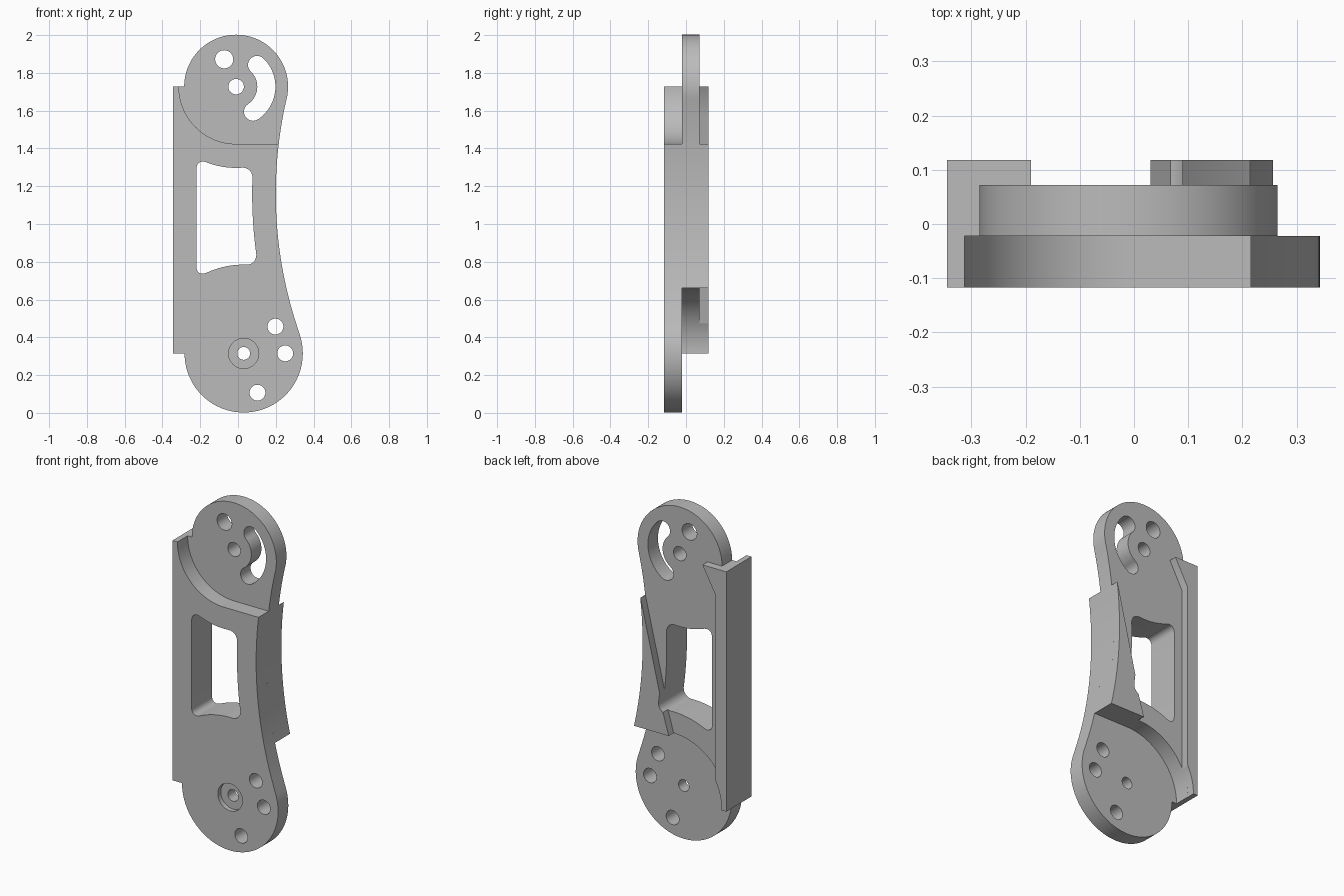
import bpy
import bmesh
from math import cos, sin, radians, degrees, sqrt, acos, pi

if "Cube" in bpy.data.objects:
    bpy.data.objects.remove(bpy.data.objects["Cube"], do_unlink=True)

grey = bpy.data.materials.new("plain_grey")
grey.use_nodes = True
colour = (0.5, 0.5, 0.5, 1)
grey.diffuse_color = colour
grey.node_tree.nodes["Principled BSDF"].inputs["Base Color"].default_value = colour

# Key dimensions in the x-z plane
TOP, LOW, SIDE = (-0.01, 1.727), (0.03, 0.315), (2.44, 1.16)
TOP_R, LOW_R, SIDE_R = 0.275, 0.313, 2.24
TOP_CUT, LOW_CUT = 0.303, 0.345
LEFT = -0.345
TOP_STEP, LOW_STEP = TOP[1] - TOP_CUT, LOW[1] + LOW_CUT
# Layer limits in y, front to back
FRONT, BORE, MIDDLE, BACK, RAIL = -0.117, -0.089, -0.022, 0.072, 0.118


def arc(centre, r, start, end, n=32):
    angles = [radians(start + (end - start) * i / n) for i in range(n + 1)]
    return [(centre[0] + r * cos(a), centre[1] + r * sin(a)) for a in angles]


def hole(x, z, r):
    return arc((x, z), r, 0, 360, 40)[:-1]


def side_x(z, r=SIDE_R):
    return SIDE[0] - sqrt(r * r - (z - SIDE[1]) ** 2)


def side(z0, z1, r=SIDE_R, n=28):
    zs = [z0 + (z1 - z0) * i / n for i in range(n + 1)]
    return [(side_x(z, r), z) for z in zs]


def ring_z(centre, r, x, sign):
    return centre[1] + sign * sqrt(r * r - (x - centre[0]) ** 2)


def fillet(a, corner, b, n=10):
    # rounded corner between two trimmed edge ends
    k = 0.56
    c1 = [a[i] + k * (corner[i] - a[i]) for i in (0, 1)]
    c2 = [b[i] + k * (corner[i] - b[i]) for i in (0, 1)]
    pts = []
    for j in range(1, n):
        t = j / n
        s = 1 - t
        pts.append(tuple(s**3 * a[i] + 3 * s * s * t * c1[i] + 3 * s * t * t * c2[i]
                         + t**3 * b[i] for i in (0, 1)))
    return pts


def make_window():
    trim, left, low_r, top_r, right_r = 0.06, -0.22, 0.47, 0.43, SIDE_R + 0.125
    xs = lambda a, b: [a + (b - a) * i / 12 for i in range(13)]
    corners = [(left, ring_z(LOW, low_r, left, 1)), (0.1, ring_z(LOW, low_r, 0.1, 1)),
               (0.076, ring_z(TOP, top_r, 0.076, -1)), (left, ring_z(TOP, top_r, left, -1))]
    bl, br, tr, tl = corners
    edges = [[(x, ring_z(LOW, low_r, x, 1)) for x in xs(left + trim, br[0] - trim)],
             side(br[1] + trim, tr[1] - trim, right_r),
             [(x, ring_z(TOP, top_r, x, -1)) for x in xs(tr[0] - trim, left + trim)],
             [(left, tl[1] - trim), (left, bl[1] + trim)]]
    loop = []
    for i, edge in enumerate(edges):
        nxt = (i + 1) % 4
        loop += edge + fillet(edge[-1], corners[nxt], edges[nxt][0])
    return loop


def plate(name, y0, y1, loops):
    # extrude a filled outline with holes from y0 to y1
    curve = bpy.data.curves.new(name, "CURVE")
    curve.dimensions = "2D"
    curve.fill_mode = "BOTH"
    curve.extrude = (y1 - y0) / 2
    for loop in loops:
        spline = curve.splines.new("POLY")
        spline.points.add(len(loop) - 1)
        for point, (x, z) in zip(spline.points, loop):
            point.co = (x, z, 0, 1)
        spline.use_cyclic_u = True
    curve.materials.append(grey)
    obj = bpy.data.objects.new(name, curve)
    bpy.context.collection.objects.link(obj)
    obj.location.y = (y0 + y1) / 2
    obj.rotation_euler.x = pi / 2
    bpy.ops.object.select_all(action="DESELECT")
    obj.select_set(True)
    bpy.context.view_layer.objects.active = obj
    bpy.ops.object.convert(target="MESH")
    obj = bpy.context.view_layer.objects.active
    bm = bmesh.new()
    bm.from_mesh(obj.data)
    bmesh.ops.remove_doubles(bm, verts=bm.verts, dist=0.0002)
    bmesh.ops.recalc_face_normals(bm, faces=bm.faces)
    bm.to_mesh(obj.data)
    bm.free()
    bpy.ops.object.transform_apply(location=True, rotation=True, scale=True)
    bpy.ops.object.shade_smooth_by_angle(angle=radians(30))


window = make_window()

# Angles and heights where the waist curve meets the end discs
low_angle = degrees(acos((SIDE[0] - LOW[0]) / (SIDE_R + LOW_R)))
top_angle = -degrees(acos((SIDE[0] - TOP[0]) / (SIDE_R + TOP_R)))
low_z = LOW[1] + LOW_R * sin(radians(low_angle))
top_z = TOP[1] + TOP_R * sin(radians(top_angle))

# Front plate: lower disc and body, stepped around the upper disc
front = ([(LEFT, LOW[1])] + arc(LOW, LOW_R, 180, 360 + low_angle, 64)
         + side(low_z, TOP_STEP)[1:] + arc(TOP, TOP_CUT, 270, 180) + [(LEFT, TOP[1])])
bolts = [hole(0.198, 0.457, 0.042), hole(0.25, 0.315, 0.042), hole(0.103, 0.107, 0.042)]
plate("front_plate_counterbore", FRONT, BORE, [front, window, hole(*LOW, 0.08)] + bolts)
plate("front_plate", BORE, MIDDLE, [front, window, hole(*LOW, 0.034)] + bolts)

# Middle plate: upper disc and body, stepped around the lower disc
middle = ([(LEFT, LOW[1])] + arc(LOW, LOW_CUT, 180, 90) + side(LOW_STEP, top_z)
          + arc(TOP, TOP_R, top_angle, 180, 64)[1:] + [(LEFT, TOP[1])])
slot_r, slot_w, slot_a, slot_b = 0.16, 0.048, -56, 46
ends = [arc(TOP, slot_r, a, a, 1)[0] for a in (slot_a, slot_b)]
slot = (arc(TOP, slot_r + slot_w, slot_a, slot_b)
        + arc(ends[1], slot_w, slot_b, slot_b + 180, 16)[1:]
        + arc(TOP, slot_r - slot_w, slot_b, slot_a)[1:]
        + arc(ends[0], slot_w, slot_a + 180, slot_a + 360, 16)[1:-1])
plate("middle_plate", MIDDLE, BACK,
      [middle, window, slot, hole(*TOP, 0.041), hole(-0.073, 1.872, 0.048)])

# Left rail: long edge rib with a splayed top
inner = -0.275
rail_angle = degrees(acos((inner - LOW[0]) / LOW_CUT))
plate("left_rail", BACK, RAIL,
      [[(LEFT, LOW[1])] + arc(LOW, LOW_CUT, 180, rail_angle)
       + [(inner, 1.57), (-0.19, TOP[1]), (LEFT, TOP[1])]])

# Right rail: tapering rib, its inner edge clipped by the window
tip = side_x(TOP_STEP) - 0.002
slope = (tip - LOW[0]) / (TOP_STEP - LOW_STEP)
clipped = [p for p in window if p[0] > LOW[0] + slope * (p[1] - LOW_STEP)]
clipped.sort(key=lambda p: -p[1])
plate("right_rail", BACK, RAIL,
      [[(LOW[0], LOW_STEP)] + side(LOW_STEP, TOP_STEP) + [(tip, TOP_STEP)] + clipped])
